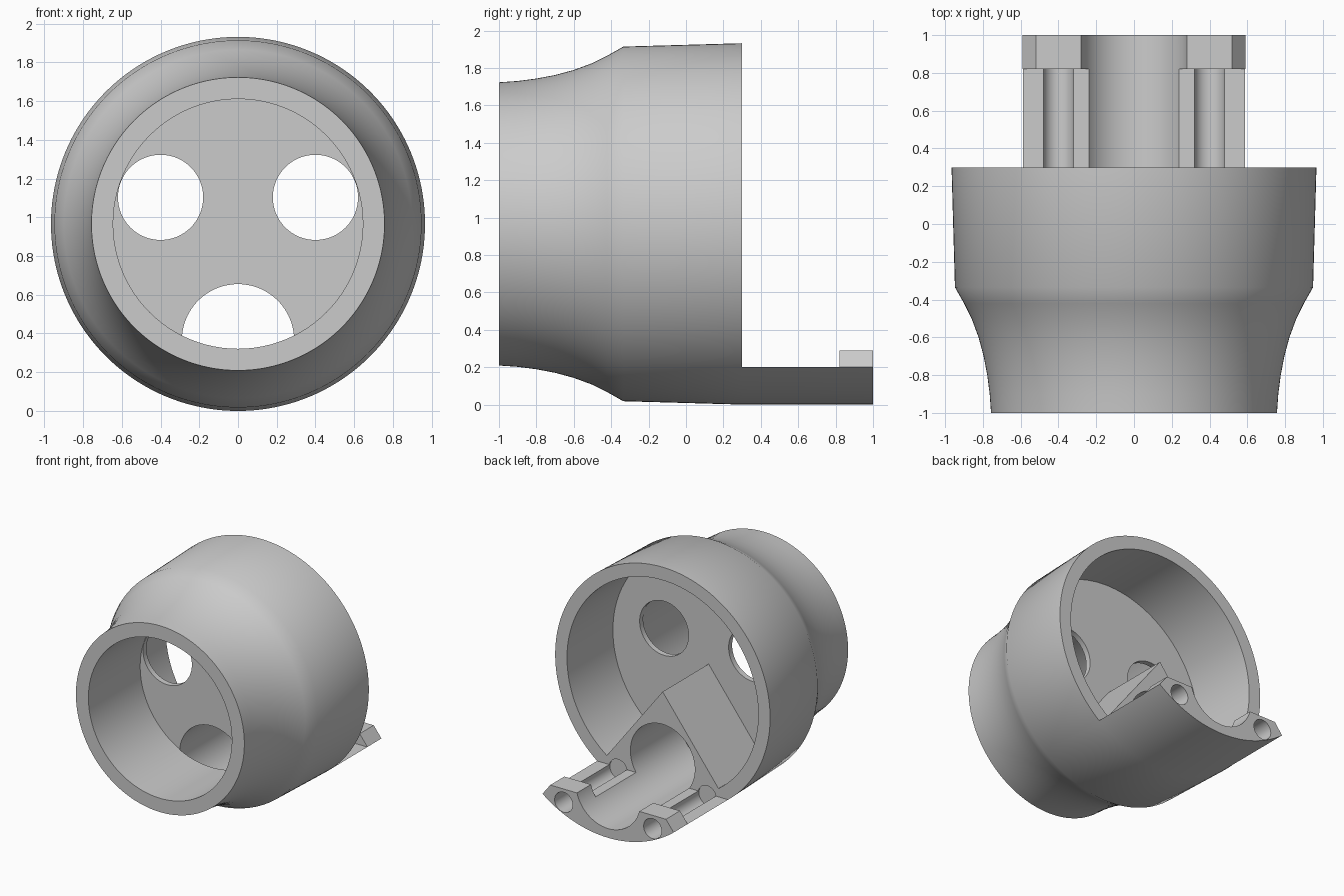
import bpy, bmesh, math

default = bpy.data.objects.get("Cube")
if default:
    bpy.data.objects.remove(default, do_unlink=True)

AXIS_Z = 0.966   # height of the main axis, which runs along y
TAU = 2 * math.pi

grey = bpy.data.materials.new("plain_grey")
grey.use_nodes = True
GREY = (0.6, 0.6, 0.6, 1)
grey.diffuse_color = GREY
grey.node_tree.nodes["Principled BSDF"].inputs["Base Color"].default_value = GREY


def finish(bm, name):
    bmesh.ops.recalc_face_normals(bm, faces=bm.faces)
    mesh = bpy.data.meshes.new(name)
    bm.to_mesh(mesh)
    bm.free()
    mesh.materials.append(grey)
    ob = bpy.data.objects.new(name, mesh)
    bpy.context.collection.objects.link(ob)
    return ob


def arc(x, z, r, start=0, end=TAU, n=96):
    """Points of an arc in the xz plane."""
    closed = abs(end - start - TAU) < 1e-6
    steps = n if closed else n - 1
    return [(x + r * math.cos(start + (end - start) * i / steps),
             z + r * math.sin(start + (end - start) * i / steps)) for i in range(n)]


def loft(name, sections):
    """Solid through matching xz outlines, each given with its y."""
    bm = bmesh.new()
    rings = [[bm.verts.new((x, y, z)) for x, z in pts] for y, pts in sections]
    n = len(rings[0])
    for a, b in zip(rings, rings[1:]):
        for i in range(n):
            j = (i + 1) % n
            bm.faces.new((a[i], a[j], b[j], b[i]))
    bm.faces.new(rings[0])
    bm.faces.new(rings[-1])
    return finish(bm, name)


def cut(body, name, outline, y0, y1):
    """Cut a prism of the given outline out of the body."""
    cutter = loft(name, [(y0, outline), (y1, outline)])
    cutter.hide_render = True
    mod = body.modifiers.new(name, "BOOLEAN")
    mod.operation = "DIFFERENCE"
    mod.solver = "EXACT"
    mod.object = cutter
    bpy.context.view_layer.objects.active = body
    bpy.ops.object.modifier_apply(modifier=mod.name)
    bpy.data.objects.remove(cutter, do_unlink=True)


# Outer form: narrow neck, flare, slightly tapered drum, straight tail
profile = [(-1, 0.757), (-0.9, 0.764), (-0.8, 0.777), (-0.7, 0.796), (-0.6, 0.823),
           (-0.5, 0.86), (-0.42, 0.9), (-0.335, 0.948), (0.3, 0.966), (1, 0.966)]
body = loft("flared_housing", [(y, arc(0, AXIS_Z, r, n=160)) for y, r in profile])

# Tail reduced to a shallow tongue, with raised end tabs
cut(body, "tongue_top", [(-1.2, 0.2), (1.2, 0.2), (1.2, 2.2), (-1.2, 2.2)], 0.3, 0.82)
cut(body, "tab_top", [(-0.52, 0.29), (0.52, 0.29), (0.66, 0.11), (1.2, 0.11),
                      (1.2, 2.2), (-1.2, 2.2), (-1.2, 0.11), (-0.66, 0.11)], 0.8, 1.1)

# Front socket, and rear cavity that leaves a gabled block at the bottom
cut(body, "front_socket", arc(0, AXIS_Z, 0.645), -1.1, -0.335)
low = math.radians(-54.3)
cut(body, "rear_cavity", arc(0, AXIS_Z, 0.86, low, math.pi - low) + [(0, 0.92)], -0.29, 0.5)

# Cable channel along the bottom
cut(body, "channel", arc(0, 0.365, 0.29), -0.34, 1.1)

# Round windows in the dividing wall, and screw holes along the tongue
for side in (-1, 1):
    cut(body, "window", arc(0.4 * side, 1.103, 0.22), -0.5, -0.1)
    cut(body, "screw_hole", arc(0.4 * side, 0.182, 0.081, n=48), 0.29, 1.1)

bpy.ops.object.select_all(action="DESELECT")
body.select_set(True)
bpy.context.view_layer.objects.active = body
bpy.ops.object.shade_smooth_by_angle(angle=math.radians(35))
